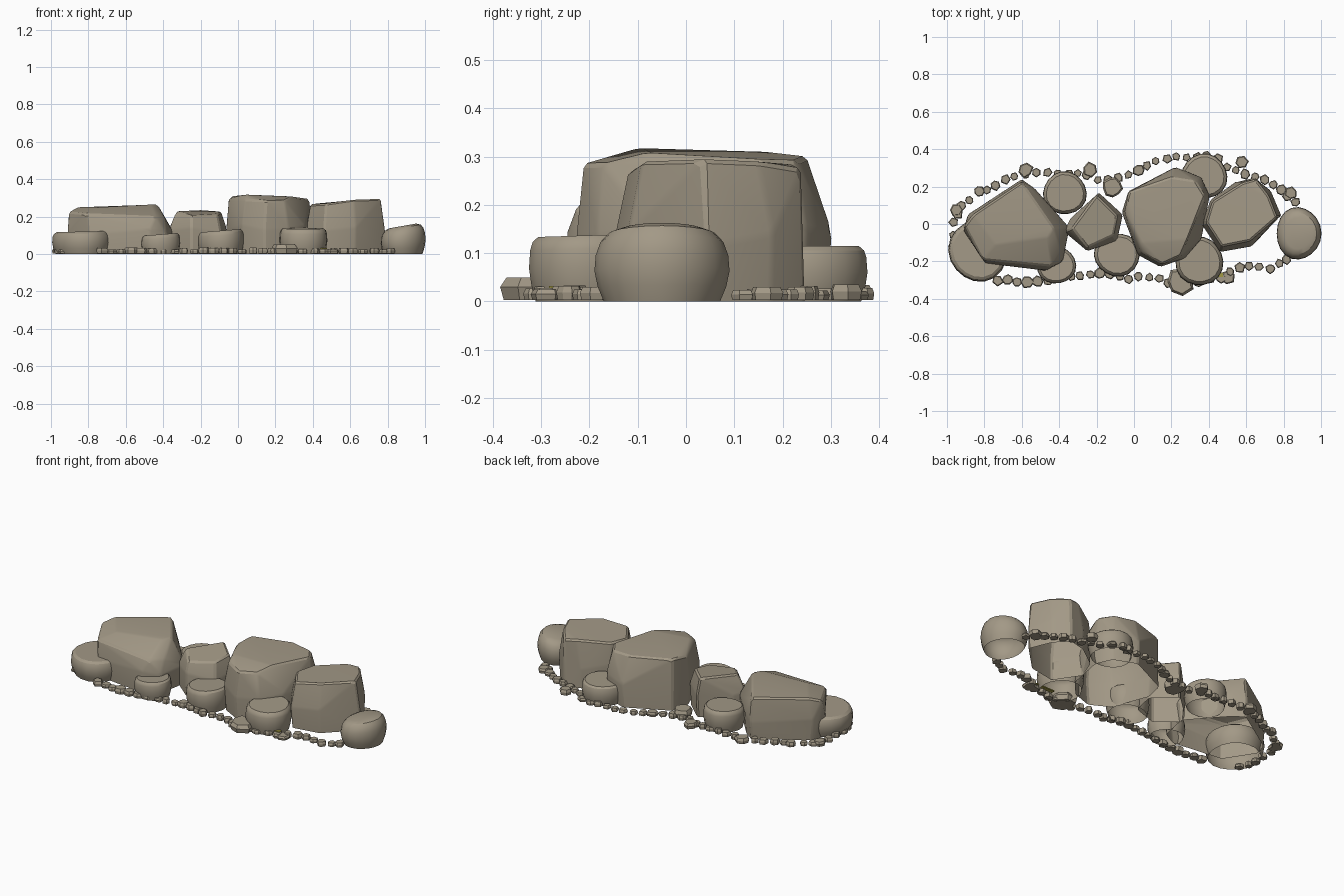
import bpy, bmesh, math, random
from mathutils import Vector

if "Cube" in bpy.data.objects:
    bpy.data.objects.remove(bpy.data.objects["Cube"])

random.seed(7)
stone = bpy.data.materials.new("warm grey stone")
stone.diffuse_color = (0.365, 0.318, 0.240, 1)
stone.use_nodes = True
stone.node_tree.nodes["Principled BSDF"].inputs["Base Color"].default_value = stone.diffuse_color
olive = bpy.data.materials.new("olive yellow")
olive.diffuse_color = (0.36, 0.32, 0.06, 1)
olive.use_nodes = True
olive.node_tree.nodes["Principled BSDF"].inputs["Base Color"].default_value = olive.diffuse_color


def finish(name, bm, angle=30, mat=stone):
    bmesh.ops.recalc_face_normals(bm, faces=bm.faces)
    me = bpy.data.meshes.new(name)
    bm.to_mesh(me)
    bm.free()
    me.materials.append(mat)
    ob = bpy.data.objects.new(name, me)
    bpy.context.collection.objects.link(ob)
    bpy.ops.object.select_all(action='DESELECT')
    ob.select_set(True)
    bpy.context.view_layer.objects.active = ob
    if angle:
        bpy.ops.object.shade_smooth_by_angle(angle=math.radians(angle))
    return ob


def open_bottom(bm):
    low = [f for f in bm.faces if f.calc_center_median().z < 0.004]
    bmesh.ops.delete(bm, geom=low, context='FACES')


def boulder(name, outline, top, waist):
    """Faceted boulder: hull of a foot ring, a waist ring and a top polygon."""
    bm = bmesh.new()
    n = len(outline)
    cx = sum(p[0] for p in outline) / n
    cy = sum(p[1] for p in outline) / n
    for i, (x, y) in enumerate(outline):
        bm.verts.new((cx + (x - cx) * .96, cy + (y - cy) * .96, 0))
        bm.verts.new((x, y, waist * (1 + .12 * math.sin(i * 2.4))))
    for p in top:
        bm.verts.new(p)
    r = bmesh.ops.convex_hull(bm, input=bm.verts)
    junk = [g for g in r["geom_interior"] if isinstance(g, bmesh.types.BMVert)]
    bmesh.ops.delete(bm, geom=junk, context='VERTS')
    # merge nearly flat facets, then soften the edges
    bmesh.ops.dissolve_limit(bm, angle_limit=math.radians(9),
                             verts=bm.verts, edges=bm.edges)
    sides = [e for e in bm.edges if max(v.co.z for v in e.verts) > .01]
    bmesh.ops.bevel(bm, geom=sides, offset=.009, segments=1, profile=.5,
                    affect='EDGES', clamp_overlap=True)
    open_bottom(bm)
    finish(name, bm, 22)


def round_rock(name, x, y, rx, ry, h, tx=0, ty=0, sides=18, soft=False):
    """Drum shaped stone with a bulging side and a flat, tilted top."""
    if soft:
        profile = [(.86, 0), (.95, .2), (1, .42), (.98, .64), (.91, .82), (.79, .94), (.6, 1)]
    else:
        profile = [(.89, 0), (.96, .25), (1, .52), (.98, .8), (.94, .92), (.85, 1)]
    bm = bmesh.new()
    rings = []
    for s, t in profile:
        ring = []
        for i in range(sides):
            a = math.tau * i / sides
            w = 1 + .025 * math.sin(3 * a + x * 9)
            u, v = s * w * math.cos(a), s * w * math.sin(a)
            ring.append(bm.verts.new((x + rx * u, y + ry * v,
                                      h * t * (1 + tx * u + ty * v))))
        rings.append(ring)
    for a, b in zip(rings, rings[1:]):
        for i in range(sides):
            j = (i + 1) % sides
            bm.faces.new((a[i], a[j], b[j], b[i]))
    bm.faces.new(rings[-1])
    finish(name, bm, 30)


def pebble(name, x, y, r, h, sides=6):
    """Small flat chipped stone."""
    bm = bmesh.new()
    turn = random.random() * 6
    rings = []
    jit = [random.uniform(.85, 1.12) for _ in range(sides)]
    for s, z in ((.9, .003), (1, h * .6), (.82, h)):
        rings.append([bm.verts.new((x + r * s * k * math.cos(turn + math.tau * i / sides),
                                    y + r * s * k * math.sin(turn + math.tau * i / sides), z))
                      for i, k in enumerate(jit)])
    for a, b in zip(rings, rings[1:]):
        for i in range(sides):
            j = (i + 1) % sides
            bm.faces.new((a[i], a[j], b[j], b[i]))
    bm.faces.new(rings[0][::-1])
    bm.faces.new(rings[-1])
    finish(name, bm, 0)


# large boulders
boulder("left_boulder",
        [(-.915, -.03), (-.89, .05), (-.60, .24), (-.53, .19), (-.345, -.02),
         (-.38, -.2), (-.47, -.25), (-.8, -.21)],
        [(-.905, -.01, .225), (-.86, .05, .25), (-.60, .225, .25), (-.43, -.02, .265),
         (-.46, -.07, .265), (-.74, -.11, .25), (-.81, -.19, .215), (-.44, -.225, .2),
         (-.39, -.15, .19)], .12)
boulder("middle_boulder",
        [(-.19, .17), (-.06, .05), (-.09, -.09), (-.25, -.145), (-.375, -.04), (-.34, .03)],
        [(-.33, -.02, .23), (-.2, .155, .235), (-.09, .045, .228), (-.11, -.06, .215),
         (-.25, -.125, .205), (-.35, -.03, .195)], .13)
boulder("central_boulder",
        [(.22, .305), (.36, .25), (.405, .15), (.36, -.08), (.27, -.185), (.14, -.23),
         (.02, -.165), (-.065, .06), (-.04, .18)],
        [(-.03, .17, .31), (.02, .05, .322), (.2, .25, .302), (.33, .23, .292),
         (.38, .15, .295), (.29, -.08, .308), (.04, -.10, .318), (-.05, .06, .295),
         (.04, -.15, .29), (.15, -.215, .285), (.25, -.17, .285)], .14)
boulder("right_boulder",
        [(.65, .255), (.73, .18), (.79, .04), (.63, -.12), (.46, -.15), (.36, 0),
         (.41, .13), (.55, .23)],
        [(.42, .12, .27), (.58, .22, .285), (.65, .24, .275), (.72, .15, .29),
         (.765, .035, .295), (.62, -.09, .292), (.47, -.12, .27), (.385, .01, .265)], .13)

# rounded stones leaning on the boulders: x, y, radii, height, tilt
stones = [(-.83, -.14, .16, .168, .12, .03, 0), (-.37, .165, .117, .115, .125, 0, .03),
          (.375, .255, .125, .12, .115, 0, 0), (-.415, -.22, .105, .1, .105, .08, 0),
          (-.09, -.165, .123, .115, .125, .08, 0), (.35, -.2, .128, .13, .137, 0, .03)]
for i, s in enumerate(stones):
    round_rock(f"round_stone_{i + 1}", *s)
round_rock("end_stone", .88, -.05, .12, .14, .15, .14, 0, 20, True)

# thin olive sliver wedged under a front stone
bm = bmesh.new()
bmesh.ops.create_cube(bm, size=1)
for v in bm.verts:
    v.co = Vector((.41 + v.co.x * .13, -.272 + v.co.y * .024, .029 + v.co.z * .006))
finish("olive_sliver", bm, 0, olive)

# medium chips
for i, (x, y, r, h, n) in enumerate([(-.115, .197, .058, .05, 9), (.245, -.31, .075, .05, 7),
                                     (-.58, .29, .042, .035, 6), (-.235, .29, .042, .035, 6),
                                     (.575, .33, .038, .035, 6), (.5, -.285, .04, .025, 6),
                                     (-.57, -.31, .036, .035, 6), (.84, .165, .036, .03, 6),
                                     (-.95, .075, .035, .03, 6)]):
    pebble(f"chip_{i + 1}", x, y, r, h, n)

# pebble border strung along the back, front and left of the pile
back = [(-.965, .0), (-.93, .1), (-.8, .185), (-.65, .25), (-.5, .27), (-.3, .262), (-.18, .24),
        (-.06, .25), (.08, .32), (.22, .36), (.4, .36), (.52, .3), (.66, .245), (.78, .195),
        (.87, .11)]
front = [(-.73, -.3), (-.6, -.31), (-.45, -.3), (-.3, -.285), (-.14, -.265), (-.04, -.29),
         (.06, -.28), (.16, -.305), (.3, -.31), (.44, -.295), (.54, -.23), (.65, -.22),
         (.76, -.235), (.84, -.16)]
left = [(-.965, -.06), (-.97, -.16), (-.92, -.24)]


def border(name, path, step=.055):
    pts = [Vector(p) for p in path]
    k, carry = 1, 0
    for a, b in zip(pts, pts[1:]):
        d = (b - a).length
        while carry < d:
            p = a.lerp(b, carry / d)
            pebble(f"{name}_{k}", p.x, p.y + random.uniform(-.01, .01),
                   random.uniform(.022, .033), random.uniform(.022, .034),
                   random.choice((5, 6, 6, 7)))
            k += 1
            carry += step * random.uniform(.85, 1.15)
        carry -= d


border("back_pebble", back)
border("front_pebble", front)
border("left_pebble", left)
